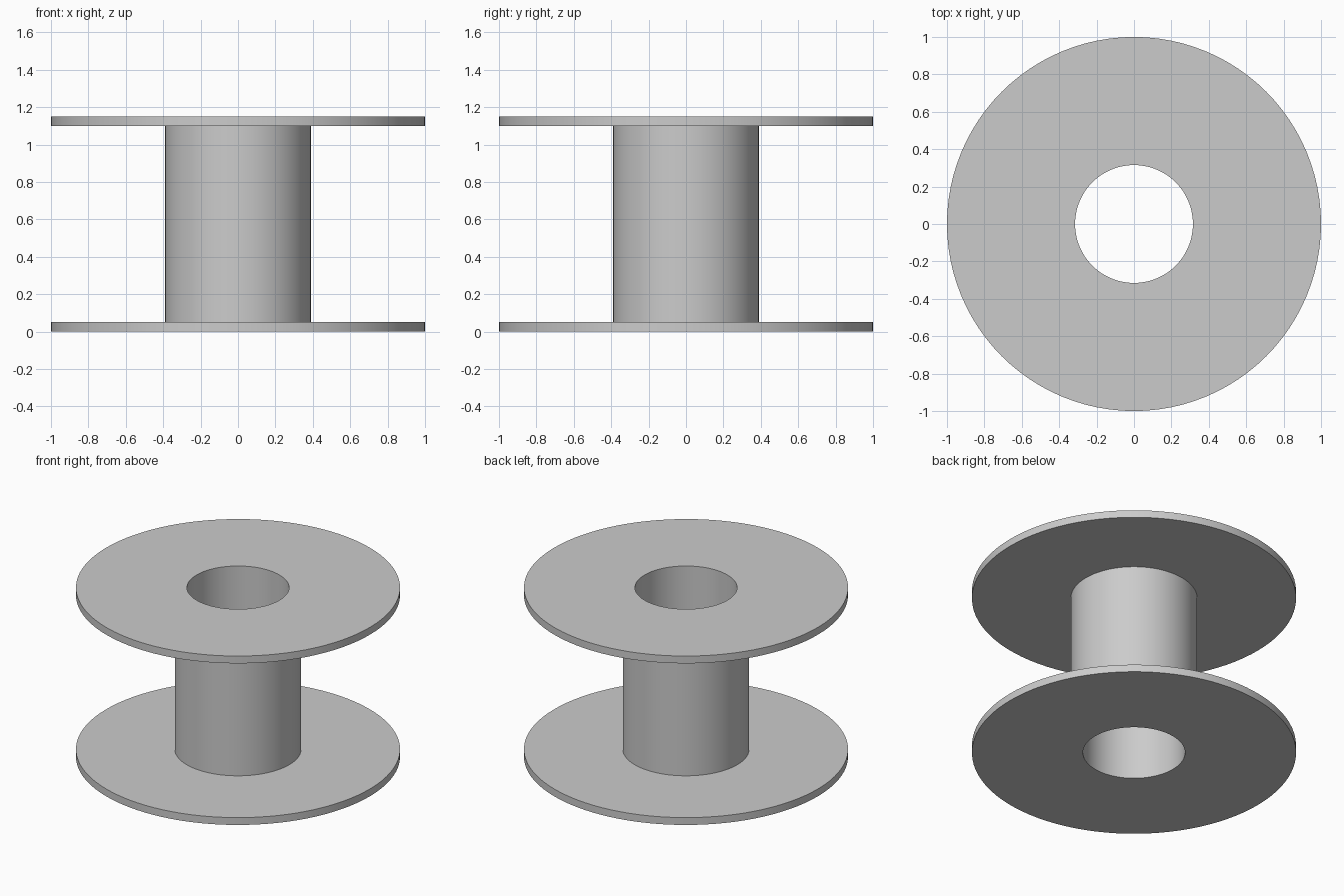
import bpy
import bmesh
from math import radians, tau
from mathutils import Matrix

HEIGHT = 1.15
FLANGE = 0.05
RIM_R, CORE_R, HOLE_R = 1.0, 0.39, 0.315
SEGMENTS = 96

cube = bpy.data.objects.get("Cube")
if cube:
    bpy.data.objects.remove(cube, do_unlink=True)

# Single plain grey
grey = bpy.data.materials.new("plain_grey")
grey.use_nodes = True
colour = (0.6, 0.6, 0.6, 1.0)
grey.diffuse_color = colour
grey.node_tree.nodes["Principled BSDF"].inputs["Base Color"].default_value = colour


def revolve(name, profile, material):
    """Turn a closed (radius, height) profile around the z axis."""
    bm = bmesh.new()
    rings = []
    for i in range(SEGMENTS):
        turn = Matrix.Rotation(tau * i / SEGMENTS, 3, "Z")
        rings.append([bm.verts.new(turn @ Matrix.Identity(3).col[0] * r) for r, z in profile])
        for vert, (r, z) in zip(rings[-1], profile):
            vert.co.z = z
    count = len(profile)
    for i in range(SEGMENTS):
        a, b = rings[i], rings[(i + 1) % SEGMENTS]
        for j in range(count):
            k = (j + 1) % count
            bm.faces.new((a[j], b[j], b[k], a[k]))
    bmesh.ops.recalc_face_normals(bm, faces=bm.faces)
    mesh = bpy.data.meshes.new(name)
    bm.to_mesh(mesh)
    bm.free()
    mesh.materials.append(material)
    obj = bpy.data.objects.new(name, mesh)
    bpy.context.collection.objects.link(obj)
    bpy.ops.object.select_all(action="DESELECT")
    obj.select_set(True)
    bpy.context.view_layer.objects.active = obj
    bpy.ops.object.shade_smooth_by_angle(angle=radians(30))
    return obj


# Lower flange and core half, mirrored in height to close the spool section
lower = [(HOLE_R, 0), (RIM_R, 0), (RIM_R, FLANGE), (CORE_R, FLANGE)]
upper = [(r, HEIGHT - z) for r, z in reversed(lower)]
revolve("spool_body", lower + upper, grey)
